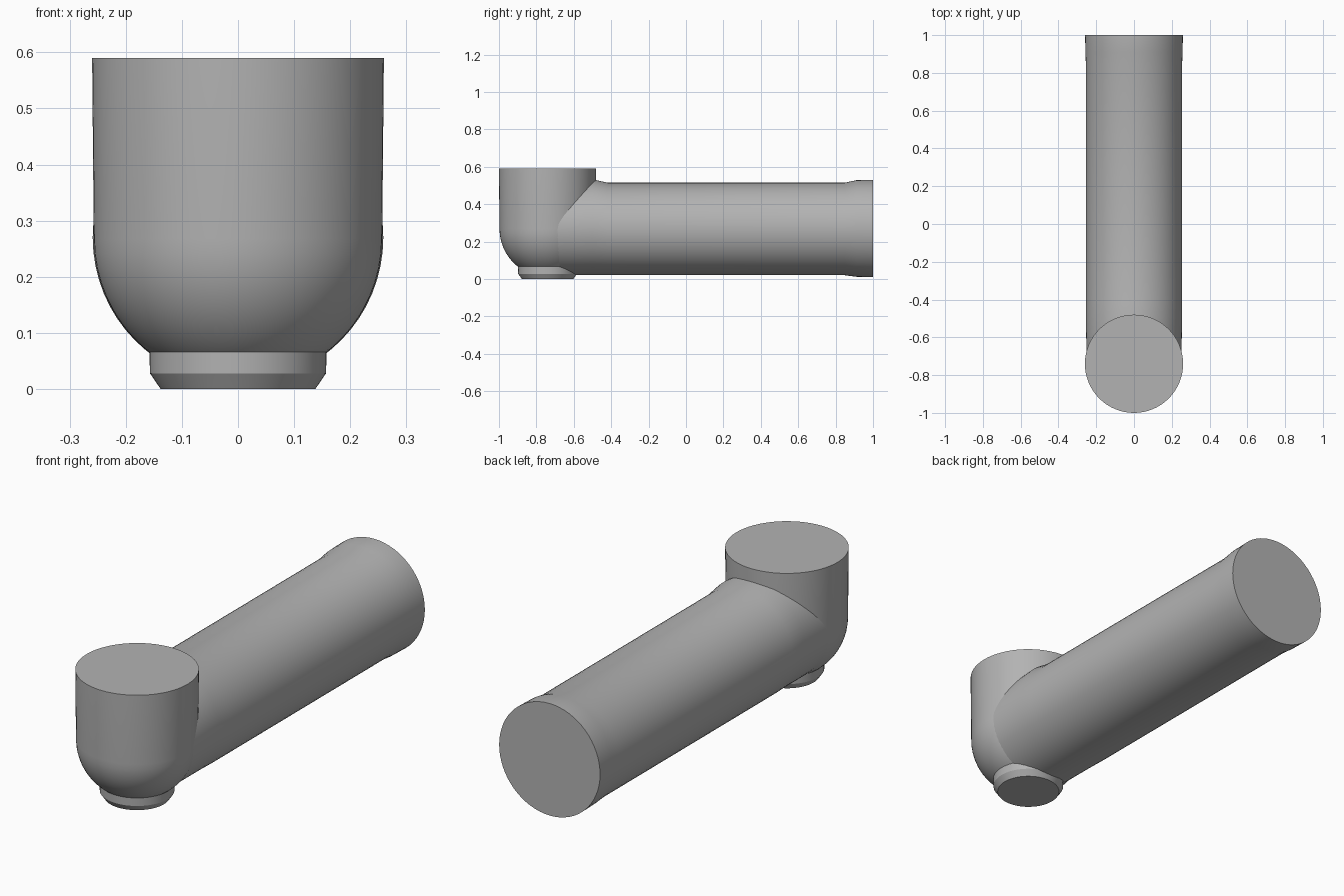
import bpy, math

cube = bpy.data.objects.get("Cube")
if cube:
    bpy.data.objects.remove(cube, do_unlink=True)

SIDES = 64
JOINT_Y = -0.74

grey = bpy.data.materials.new("plain grey")
grey.use_nodes = True
colour = (0.45, 0.45, 0.45, 1)
grey.diffuse_color = colour
grey.node_tree.nodes["Principled BSDF"].inputs["Base Color"].default_value = colour


def loft(name, rings):
    """Skin a list of closed rings and cap both ends."""
    n = SIDES
    verts = [p for ring in rings for p in ring]
    faces = [(r * n + i, r * n + (i + 1) % n, (r + 1) * n + (i + 1) % n, (r + 1) * n + i)
             for r in range(len(rings) - 1) for i in range(n)]
    faces += [tuple(reversed(range(n))), tuple(range(len(verts) - n, len(verts)))]
    mesh = bpy.data.meshes.new(name)
    mesh.from_pydata(verts, [], faces)
    mesh.materials.append(grey)
    obj = bpy.data.objects.new(name, mesh)
    bpy.context.collection.objects.link(obj)
    bpy.ops.object.select_all(action="DESELECT")
    obj.select_set(True)
    bpy.context.view_layer.objects.active = obj
    bpy.ops.object.shade_smooth_by_angle(angle=math.radians(30))
    return obj


ANGLES = [2 * math.pi * i / SIDES for i in range(SIDES)]


def upright_ring(radius, z):
    return [(radius * math.cos(a), JOINT_Y + radius * math.sin(a), z) for a in ANGLES]


def pipe_ring(y, half_width, top, bottom):
    mid, half = (top + bottom) / 2, (top - bottom) / 2
    return [(half_width * math.cos(a), y, mid - half * math.sin(a)) for a in ANGLES]


# Upright socket: rounded bottom, straight wall, flat top
R, CENTRE_Z = 0.257, 0.268
bowl = [(R * math.sin(t), CENTRE_Z - R * math.cos(t))
        for t in (math.radians(6 * k) for k in range(1, 16))]
loft("upright_socket", [upright_ring(r, z) for r, z in bowl + [(0.26, 0.59)]])

# Long pipe with a small fillet at the joint and a slight collar at the end
sections = [(JOINT_Y, 0.25, 0.515, 0.02), (-0.5, 0.255, 0.533, 0.02),
            (-0.42, 0.255, 0.515, 0.02), (0.85, 0.255, 0.515, 0.02),
            (0.91, 0.257, 0.528, 0.012), (1.0, 0.259, 0.53, 0.01)]
loft("long_pipe", [pipe_ring(*s) for s in sections])

# Chamfered plug beneath the joint
plug = [(0.138, 0.0), (0.142, 0.006), (0.157, 0.028), (0.158, 0.078), (0.13, 0.09)]
loft("bottom_plug", [upright_ring(r, z) for r, z in plug])
